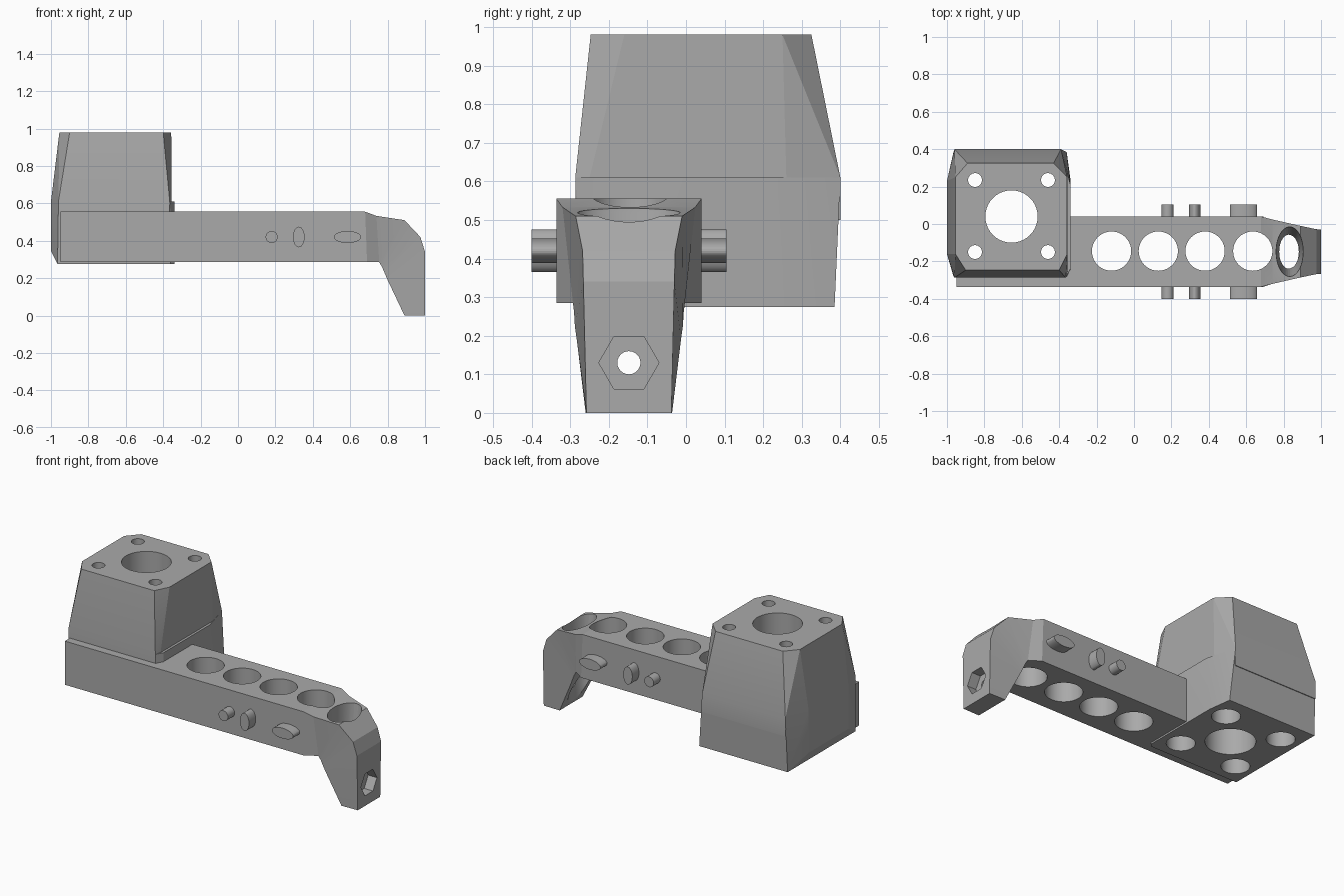
import bpy, bmesh, math
from mathutils import Vector

if "Cube" in bpy.data.objects:
    bpy.data.objects.remove(bpy.data.objects["Cube"])

grey = bpy.data.materials.new("plain grey")
grey.diffuse_color = (0.4, 0.4, 0.4, 1)
grey.use_nodes = True
grey.node_tree.nodes["Principled BSDF"].inputs["Base Color"].default_value = grey.diffuse_color
CY = -0.148  # centre line of the arm


def finish(name, bm):
    bmesh.ops.recalc_face_normals(bm, faces=bm.faces)
    me = bpy.data.meshes.new(name)
    bm.to_mesh(me)
    bm.free()
    ob = bpy.data.objects.new(name, me)
    bpy.context.collection.objects.link(ob)
    me.materials.append(grey)
    return ob


def loft(name, rings):
    """Skin a list of equal-length rings and cap both ends."""
    bm = bmesh.new()
    vs = [[bm.verts.new(p) for p in r] for r in rings]
    n = len(rings[0])
    for a, b in zip(vs, vs[1:]):
        for i in range(n):
            j = (i + 1) % n
            bm.faces.new((a[i], a[j], b[j], b[i]))
    bm.faces.new(vs[0])
    bm.faces.new(vs[-1])
    return finish(name, bm)


def hull(name, points):
    bm = bmesh.new()
    for p in points:
        bm.verts.new(p)
    bmesh.ops.convex_hull(bm, input=bm.verts)
    bmesh.ops.dissolve_limit(bm, angle_limit=0.005, verts=bm.verts, edges=bm.edges)
    return finish(name, bm)


def ellipse(c, axis, ru, rv, n=40):
    """Ring about an axis: 'x' -> (y, z), 'y' -> (x, z), 'z' -> (x, y)."""
    out = []
    for i in range(n):
        t = 2 * math.pi * i / n
        u, v = ru * math.cos(t), rv * math.sin(t)
        d = {'x': (0, u, v), 'y': (u, 0, v), 'z': (u, v, 0)}[axis]
        out.append(Vector(c) + Vector(d))
    return out


def hole_z(x, y, steps):
    """Vertical cutter; steps are (z, rx, ry)."""
    return loft("cutter", [ellipse((x, y, z), 'z', rx, ry) for z, rx, ry in steps])


def boolean(ob, tool, op='DIFFERENCE'):
    m = ob.modifiers.new(op, 'BOOLEAN')
    m.operation, m.object, m.solver = op, tool, 'EXACT'
    bpy.context.view_layer.objects.active = ob
    bpy.ops.object.modifier_apply(modifier=m.name)


# Motor mount: tapered tower with triangular corner facets, on a slightly wider base
top = [(-.89, .325), (-.43, .325), (-.357, .25), (-.357, -.16),
       (-.40, -.247), (-.90, -.247), (-.955, -.16), (-.955, .25)]
mid = [(-.96, .40), (-.39, .40), (-.355, .26), (-.355, -.25),
       (-.365, -.287), (-.96, -.287), (-1, -.16), (-1, .23)]
foot = [(-.965, .385), (-.36, .385), (-.34, .24), (-.34, -.26), (-.36, -.28), (-.965, -.28)]
ledge = [(-.34, .21), (-.34, -.24)]

mount = hull("motor_mount", [(x, y, .98) for x, y in top]
             + [(x, y, z) for x, y in mid for z in (.61, .5)])
base = hull("mount_base", [(x, y, .61) for x, y in mid + ledge]
            + [(-1, -.16, .345), (-1, .23, .345)] + [(x, y, .275) for x, y in foot])
boolean(mount, base, 'UNION')
bpy.data.objects.remove(base)

# Arm with bent-down hook: (outer x, z, half width), (inner x, z, half width)
stations = [((-.95, .555, .188), (-.95, .285, .188)),
            ((.68, .555, .188), (.69, .285, .188)),
            ((.74, .533, .172), (.755, .285, .145)),
            ((.89, .51, .138), (.77, .26, .142)),
            ((.975, .42, .120), (.785, .225, .140)),
            ((1.0, .34, .118), (.80, .19, .135)),
            ((1.0, 0, .110), (.89, 0, .112))]
arm = loft("arm", [[(ox, CY - ow, oz), (ox, CY + ow, oz), (ix, CY + iw, iz), (ix, CY - iw, iz)]
                   for (ox, oz, ow), (ix, iz, iw) in stations])

# Bores shared by the mount and the arm end inside it
shared = [hole_z(-.655, .04, [(.1, .14, .14), (1.1, .14, .14)])]
for x in (-.85, -.46):
    for y in (-.15, .235):
        shared.append(hole_z(x, y, [(.1, .08, .08), (.85, .08, .08),
                                    (.85, .037, .037), (1.1, .037, .037)]))

# Lightening holes, hook bore, bolt hole and nut pocket
arm_only = [hole_z(x, -.145, [(.1, .105, .105), (.8, .105, .105)])
            for x in (-.12, .13, .38, .635)]
arm_only.append(hole_z(.833, CY, [(.6, .075, .135), (.52, .073, .133),
                                  (.1, .048, .088), (-.1, .048, .088)]))
for r, n, x0 in ((.03, 24, .7), (.078, 6, .94)):
    arm_only.append(loft("cutter", [ellipse((x, CY, .13), 'x', r, r, n) for x in (x0, 1.1)]))

for c in shared:
    boolean(mount, c)
for c in shared + arm_only:
    boolean(arm, c)
for c in shared + arm_only:
    bpy.data.objects.remove(c)

# Side pegs of round, tall and wide section on both faces of the arm
parts = [mount, arm]
for label, x, rx, rz in (("round", .18, .032, .032), ("tall", .325, .031, .055),
                         ("wide", .585, .073, .032)):
    for side, s in (("front", -1), ("back", 1)):
        parts.append(loft(f"{label}_peg_{side}",
                          [ellipse((x, CY + s * d, .42), 'y', rx, rz) for d in (.18, .253)]))

# Smooth only the curved walls
for ob in parts:
    bpy.ops.object.select_all(action='DESELECT')
    ob.select_set(True)
    bpy.context.view_layer.objects.active = ob
    bpy.ops.object.shade_smooth_by_angle(angle=math.radians(12))
